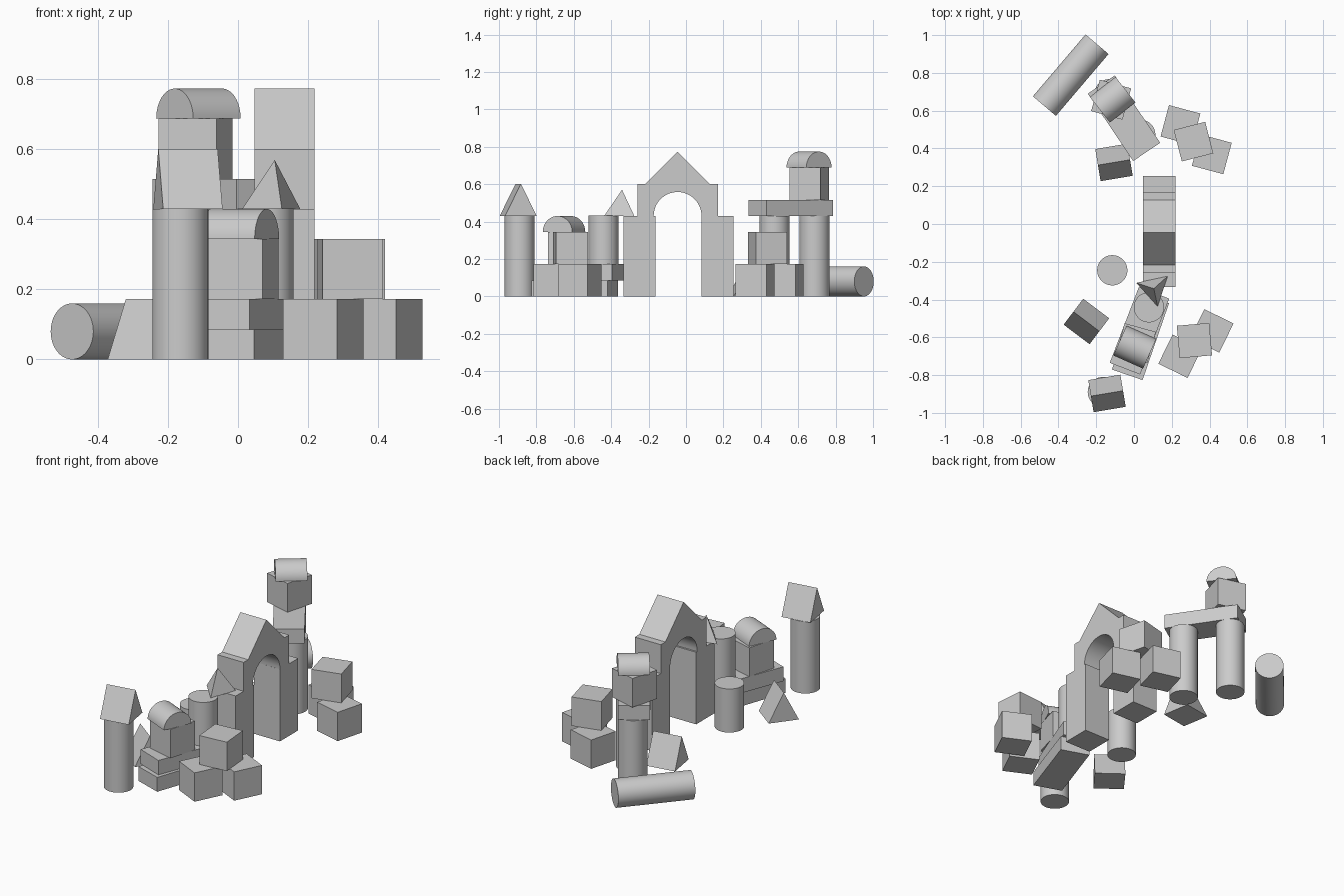
import bpy, bmesh
from math import radians, cos, sin, pi
from mathutils import Matrix

if "Cube" in bpy.data.objects:
    bpy.data.objects.remove(bpy.data.objects["Cube"])

U = 0.172          # block unit
H = U / 2


def finish(name, bm, loc, ang=0.0, smooth=False):
    bmesh.ops.recalc_face_normals(bm, faces=bm.faces)
    me = bpy.data.meshes.new(name)
    bm.to_mesh(me)
    bm.free()
    ob = bpy.data.objects.new(name, me)
    bpy.context.collection.objects.link(ob)
    ob.location = loc
    ob.rotation_euler[2] = radians(ang)
    if smooth:
        bpy.ops.object.select_all(action='DESELECT')
        ob.select_set(True)
        bpy.context.view_layer.objects.active = ob
        bpy.ops.object.shade_smooth_by_angle(angle=radians(35))
    return ob


def box(name, x, y, z, size, ang=0.0):
    # z is the underside of the block
    bm = bmesh.new()
    bmesh.ops.create_cube(bm, size=1)
    bmesh.ops.scale(bm, vec=size, verts=bm.verts)
    return finish(name, bm, (x, y, z + size[2] / 2), ang)


def prism(name, profile, length, x, y, z, ang=0.0, smooth=False):
    # (y, z) profile swept along local x, centred
    bm = bmesh.new()
    face = bm.faces.new([bm.verts.new((-length / 2, a, b)) for a, b in profile])
    ext = bmesh.ops.extrude_face_region(bm, geom=[face])
    moved = [g for g in ext['geom'] if isinstance(g, bmesh.types.BMVert)]
    bmesh.ops.translate(bm, vec=(length, 0, 0), verts=moved)
    return finish(name, bm, (x, y, z), ang, smooth)


def column(name, x, y, z, height, r=0.08):
    bm = bmesh.new()
    bmesh.ops.create_cone(bm, cap_ends=True, segments=48, radius1=r, radius2=r, depth=height)
    return finish(name, bm, (x, y, z + height / 2), 0, True)


def arc(r, n=24):
    return [(r * cos(pi * i / n), r * sin(pi * i / n)) for i in range(n + 1)]


WEDGE = [(-H, 0), (H, 0), (0, U)]
TALL, MID, FLAT = 0.43, 0.26, 0.086

# Gateway: two legs, arch block and gable
GX, GY = 0.133, -0.04
for side, label in ((-1, "front"), (1, "back")):
    box(f"gate_leg_{label}", GX, GY + side * 0.2085, 0, (U, U, TALL))
arch = [(-0.215, 0), (-0.215, U), (0.215, U), (0.215, 0)] + arc(0.128)
prism("gate_arch", arch, U, GX, GY - 0.005, TALL, 0, True)
prism("gate_gable", [(-U, 0), (U, 0), (0, U)], U, GX, GY - 0.005, TALL + U)

# Back tower: columns, beam, cube, half-round
column("back_column_outer", -0.13, 0.687, 0, TALL)
column("back_column_inner", 0.033, 0.473, 0, TALL)
box("back_beam", -0.053, 0.56, TALL, (0.43, U, FLAT), 124)
box("back_tower_cube", -0.121, 0.658, TALL + FLAT, (U, U, U), -15.5)
prism("back_half_round", arc(H), U, -0.113, 0.658, TALL + FLAT + U, 38, True)

# Front step stack: two planks, cube, half-round, short column
box("lower_plank", 0.034, -0.595, 0, (0.43, U, FLAT), 71)
box("upper_plank", 0.029, -0.565, FLAT, (0.43, U, FLAT), 69)
box("step_cube", 0.01, -0.631, U, (U, U, U), -15.5)
prism("step_half_round", arc(H), U, 0.004, -0.652, 2 * U, -24, True)
column("step_column", 0.079, -0.441, U, MID)

# Front tower and loose short column
column("front_column", -0.165, -0.89, 0, TALL)
column("short_column", -0.115, -0.245, 0, MID)

# Wedges
prism("tower_roof_wedge", WEDGE, U, -0.143, -0.897, TALL, 9.5)
prism("back_wedge", WEDGE, U, -0.106, 0.326, 0, 9.5)
prism("front_wedge", WEDGE, U, -0.252, -0.516, 0, -37)

# Small pyramid bridging gate leg and column
bm = bmesh.new()
bmesh.ops.create_cone(bm, cap_ends=True, segments=3, radius1=0.098, radius2=0, depth=0.14,
                      matrix=Matrix.Identity(4))
# put one base corner on local +x
corner = max((v for v in bm.verts if v.co.z < 0), key=lambda v: v.co.y)
base = Matrix.Rotation(-pi / 2, 4, 'Z') if corner.co.y > 0.09 else Matrix.Identity(4)
bmesh.ops.transform(bm, matrix=base, verts=bm.verts)
finish("three_sided_pyramid", bm, (0.105, -0.342, TALL + 0.07), -78)

# Cube piles: two on the ground, one on top
for name, x, y, z, a in (
        ("front_pile_a", 0.244, -0.70, 0, -26), ("front_pile_b", 0.412, -0.566, 0, -26),
        ("front_pile_top", 0.32, -0.617, U, 5),
        ("back_pile_a", 0.246, 0.524, 0, -15), ("back_pile_b", 0.412, 0.369, 0, -15),
        ("back_pile_top", 0.315, 0.436, U, 14.5)):
    box(name, x, y, z, (U, U, U), a)

# Fallen column lying at the back
log = column("fallen_column", 0, 0, 0, TALL)
log.location = (-0.335, 0.788, 0.08)
log.rotation_euler = (0, pi / 2, radians(49.6))
